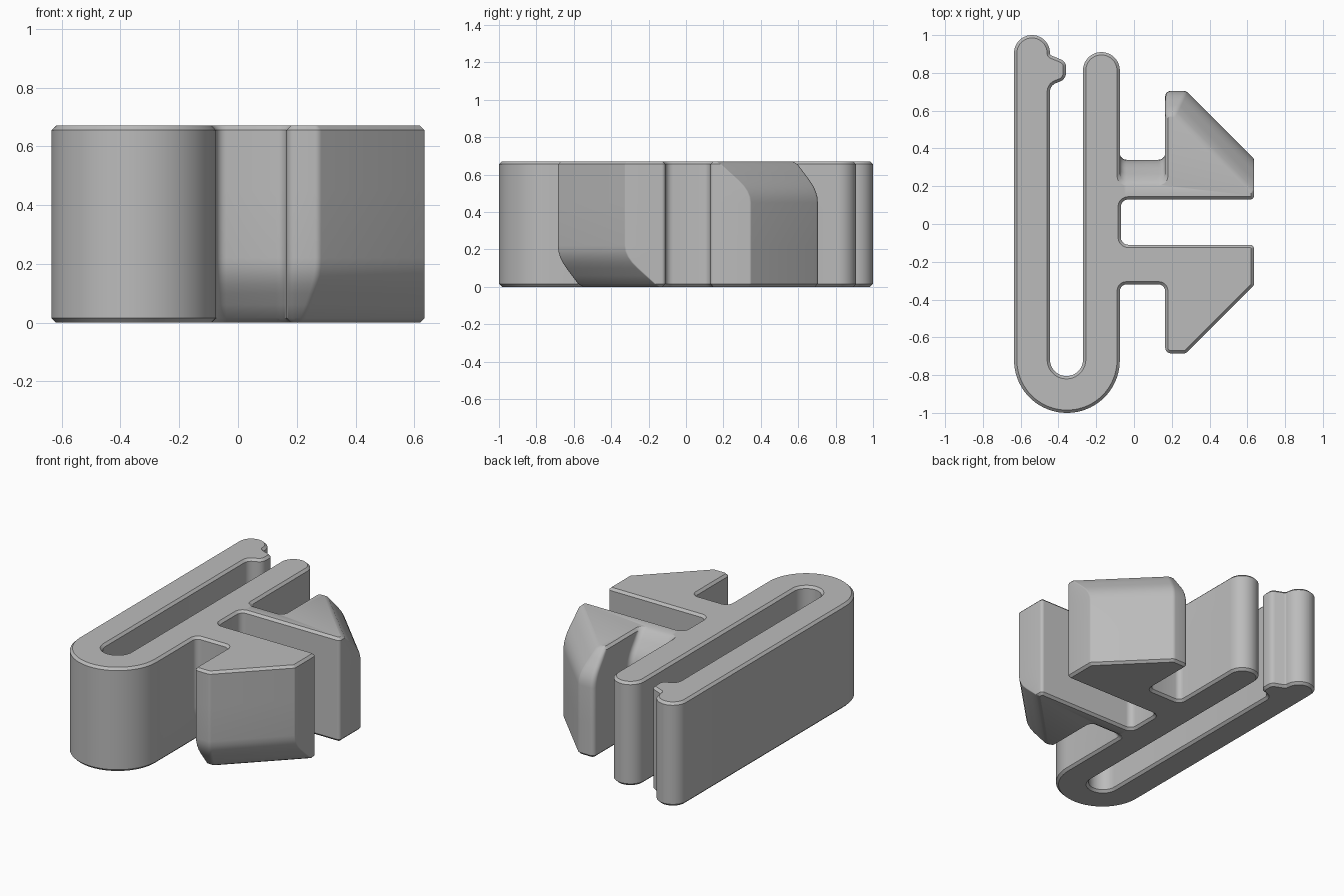
import bpy, bmesh, math
from mathutils import Vector

if "Cube" in bpy.data.objects:
    bpy.data.objects.remove(bpy.data.objects["Cube"])

HEIGHT, CHAMFER, MID_Y = 0.67, 0.015, 0.01

# Half of the barbed side: x, distance from mid line, radius, lead-in slope in x and y
BARB = [(-0.075, 0.33, 0.035, 0, 0.75), (0.165, 0.33, 0.035, 0, 0.75),
        (0.165, 0.695, 0.03, 0, 0.75), (0.275, 0.695, 0.03, 0.35, 0.75),
        (0.635, 0.335, 0.015, 0, 1.1), (0.635, 0.12, 0.02, 0, 0),
        (-0.07, 0.12, 0.04, 0, 0)]
# Big rounded bend
BEND = [(-0.635, -1.0, 0.28), (-0.075, -1.0, 0.28)]
# Short arm tip, slot, latch bump and long arm tip
ARMS = [(-0.075, 0.91, 0.0975), (-0.27, 0.91, 0.0975),
        (-0.27, -0.805, 0.0875), (-0.445, -0.805, 0.0875),
        (-0.445, 0.735, 0.05), (-0.36, 0.765, 0.05),
        (-0.36, 0.86, 0.04), (-0.445, 0.895, 0.013),
        (-0.445, 1.0, 0.095), (-0.635, 1.0, 0.095)]


def lead_in(depth):
    """Curved start followed by a straight slope."""
    if depth <= 0:
        return 0
    return depth * depth / 0.24 if depth < 0.12 else depth - 0.06


def corners(z):
    """Corner list (point, radius) of the outline at height z."""
    front, back = lead_in(0.22 - z), lead_in(z - HEIGHT + 0.22)
    low = [(Vector((x - sx * front, MID_Y - d + sy * front)), r)
           for x, d, r, sx, sy in BARB]
    high = [(Vector((x - sx * back, MID_Y + d - sy * back)), r)
            for x, d, r, sx, sy in reversed(BARB)]
    plain = lambda pts: [(Vector((x, y)), r) for x, y, r in pts]
    return plain(BEND) + low + high + plain(ARMS)


def inset(pts, c):
    """Move every edge inwards by c, adapting the corner radii."""
    out = []
    for i, (p, r) in enumerate(pts):
        a = (p - pts[i - 1][0]).normalized()
        b = (pts[(i + 1) % len(pts)][0] - p).normalized()
        na, nb = Vector((-a.y, a.x)), Vector((-b.y, b.x))
        convex = a.x * b.y - a.y * b.x > 0
        out.append((p + (na + nb) * c / (1 + na.dot(nb)),
                    max(r - c, 0.004) if convex else r + c))
    return out


def rounded(pts, segments):
    """Replace every corner by an arc."""
    n = len(pts)
    half, tangent, length = [], [], []
    for i, (p, r) in enumerate(pts):
        a, b = pts[i - 1][0] - p, pts[(i + 1) % n][0] - p
        half.append(a.angle(b) / 2)
        tangent.append(r / math.tan(half[i]))
        length.append(b.length)
    fit = [min(1, 0.998 * length[i] / (tangent[i] + tangent[(i + 1) % n]))
           for i in range(n)]
    ring = []
    for i, (p, r) in enumerate(pts):
        a = (pts[i - 1][0] - p).normalized()
        b = (pts[(i + 1) % n][0] - p).normalized()
        t = tangent[i] * min(fit[i - 1], fit[i])
        centre = p + (a + b).normalized() * t / math.cos(half[i])
        u, v = p + a * t - centre, p + b * t - centre
        start = math.atan2(u.y, u.x)
        sweep = math.atan2(u.x * v.y - u.y * v.x, u.dot(v))
        for k in range(segments[i] + 1):
            w = start + sweep * k / segments[i]
            ring.append(centre + Vector((math.cos(w), math.sin(w))) * u.length)
    return ring


# Stack outlines from bottom to top
half_levels = [0, CHAMFER, 0.06, 0.1, 0.13, 0.16, 0.19, 0.22]
levels = half_levels + [HEIGHT - z for z in reversed(half_levels)]
segments = [20 if r > 0.2 else 12 if r > 0.08 else 5 for _, r in corners(0.3)]

bm = bmesh.new()
rings = []
for z in levels:
    pts = corners(z)
    if z in (levels[0], levels[-1]):
        pts = inset(pts, CHAMFER)
    rings.append([bm.verts.new((p.x, p.y, z)) for p in rounded(pts, segments)])
for low, high in zip(rings, rings[1:]):
    for i in range(len(low)):
        j = (i + 1) % len(low)
        bm.faces.new((low[i], low[j], high[j], high[i]))
bm.faces.new(rings[-1])
bm.faces.new(rings[0][::-1])

mesh = bpy.data.meshes.new("clip_body")
bm.to_mesh(mesh)
bm.free()
body = bpy.data.objects.new("clip_body", mesh)
bpy.context.collection.objects.link(body)

# Plain grey plastic
grey = bpy.data.materials.new("grey_plastic")
grey.use_nodes = True
colour = (0.5, 0.5, 0.5, 1)
grey.diffuse_color = colour
grey.node_tree.nodes["Principled BSDF"].inputs["Base Color"].default_value = colour
mesh.materials.append(grey)

bpy.ops.object.select_all(action="DESELECT")
body.select_set(True)
bpy.context.view_layer.objects.active = body
bpy.ops.object.shade_smooth_by_angle(angle=math.radians(30))
